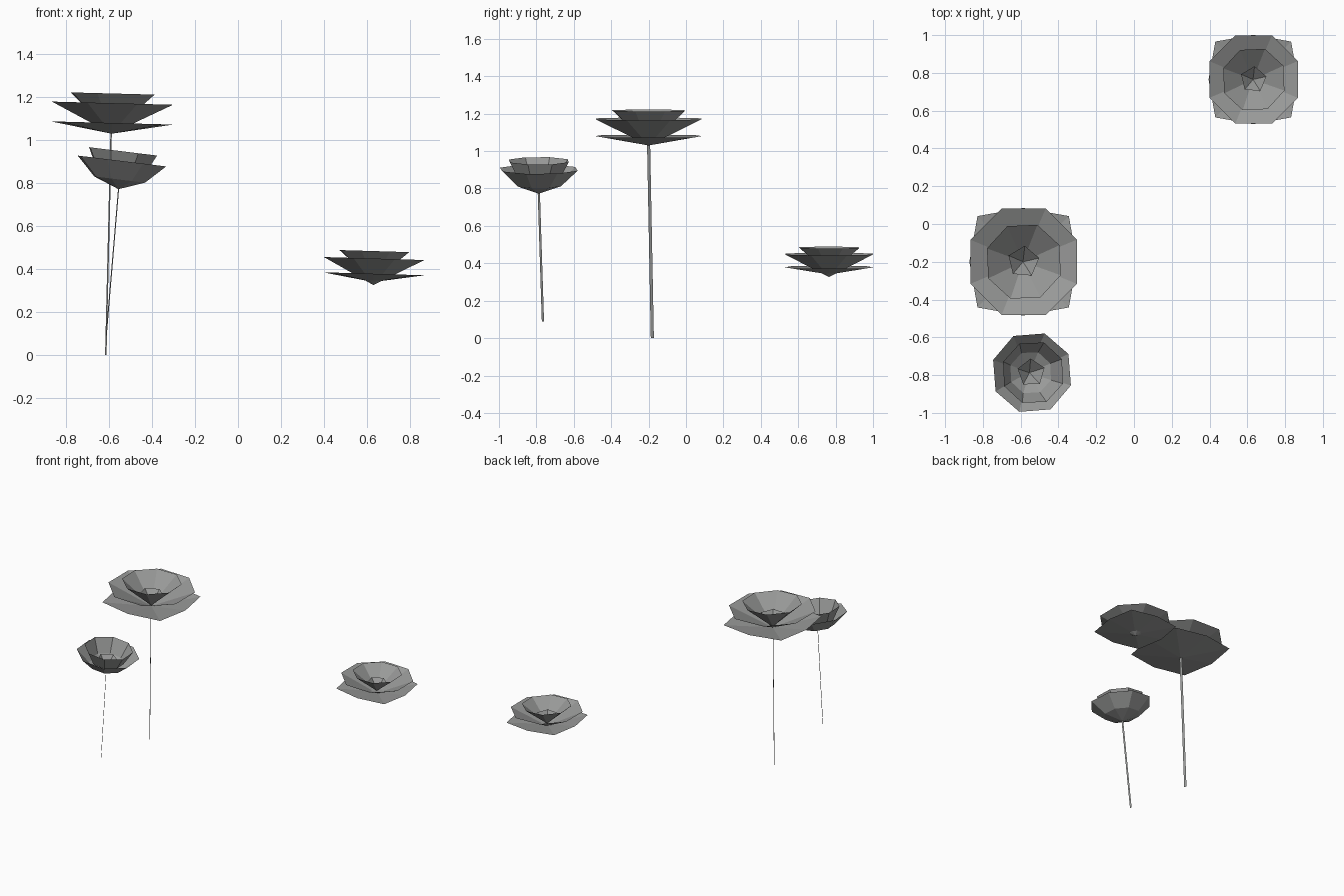
import bpy, bmesh
from math import sin, cos, pi, radians
from mathutils import Matrix, Vector

cube = bpy.data.objects.get("Cube")
if cube:
    bpy.data.objects.remove(cube, do_unlink=True)

grey = bpy.data.materials.new("plain_grey")
grey.use_nodes = True
colour = (0.32, 0.325, 0.32, 1)
grey.diffuse_color = colour
grey.node_tree.nodes["Principled BSDF"].inputs["Base Color"].default_value = colour


def finish(name, bm):
    mesh = bpy.data.meshes.new(name)
    bm.to_mesh(mesh)
    bm.free()
    mesh.materials.append(grey)
    obj = bpy.data.objects.new(name, mesh)
    bpy.context.collection.objects.link(obj)
    return obj


def cup(name, profile, sides, phase, corner=1.0):
    """Open faceted cup; profile runs from the apex height to the rim as (radius, height)."""
    bm = bmesh.new()
    apex = bm.verts.new((0, 0, profile[0][1]))
    previous = None
    for radius, z in profile[1:]:
        ring = []
        for i in range(sides):
            a = radians(phase) + 2 * pi * i / sides
            r = radius * (corner if i % 2 else 1)
            ring.append(bm.verts.new((r * cos(a), r * sin(a), z)))
        for i in range(sides):
            j = (i + 1) % sides
            if previous:
                bm.faces.new((previous[j], previous[i], ring[i], ring[j]))
            else:
                bm.faces.new((apex, ring[i], ring[j]))
        previous = ring
    bmesh.ops.reverse_faces(bm, faces=bm.faces)
    return finish(name, bm)


def place(parts, position, tilt, scale=(1, 1, 1)):
    for part in parts:
        part.matrix_world = (Matrix.Translation(position)
                             @ Matrix.Rotation(radians(tilt), 4, "Y")
                             @ Matrix.Diagonal((*scale, 1)))


def stem(name, bottom, top, width):
    """Flat ribbon stem."""
    side = Vector((0.38, -0.92, 0)) * width / 2
    b, t = Vector(bottom), Vector(top)
    bm = bmesh.new()
    bm.faces.new([bm.verts.new(p) for p in (b - side, b + side, t + side, t - side)])
    finish(name, bm)


def open_bloom(name, dip=0.0):
    """Wide flower of four nested cones."""
    return [
        cup(name + "_lower_petals", [(0, 0), (0.285, 0.05)], 8, 0, 1.2),
        cup(name + "_upper_petals", [(0, -dip), (0.305, 0.142)], 8, 22.5),
        cup(name + "_inner_petals", [(0, 0.005), (0.208, 0.187)], 8, 25),
        cup(name + "_heart", [(0, 0.01), (0.085, 0.1)], 5, 85),
    ]


# Tall flower
place(open_bloom("tall_flower"), (-0.588, -0.2, 1.03), 1.5)
stem("tall_flower_stem", (-0.615, -0.18, 0), (-0.59, -0.2, 1.04), 0.018)

# Low stemless flower
place(open_bloom("low_flower", 0.018), (0.63, 0.765, 0.34), 1.7, (0.83, 0.83, 0.77))

# Budding flower with rounded bowls
bud = [
    cup("bud_outer_petals", [(0, 0), (0.125, 0.045), (0.218, 0.132)], 8, 27),
    cup("bud_inner_petals", [(0, 0.01), (0.115, 0.075), (0.17, 0.177)], 8, 25),
    cup("bud_heart", [(0, 0.02), (0.075, 0.095)], 5, 92),
]
place(bud, (-0.556, -0.787, 0.772), 7)
stem("bud_stem", (-0.613, -0.765, 0.09), (-0.555, -0.787, 0.78), 0.013)
